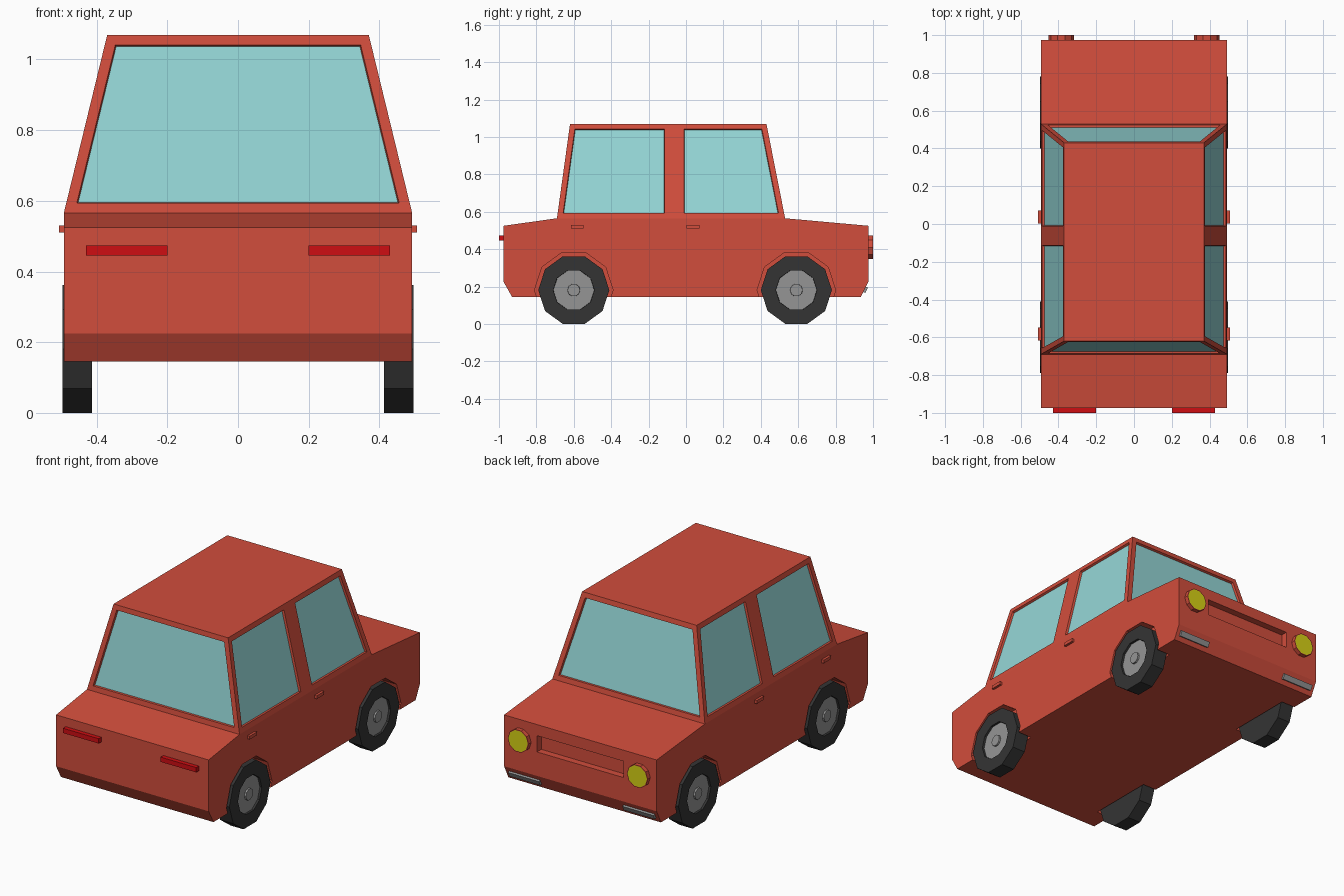
import bpy, bmesh, math
from mathutils import Vector

if "Cube" in bpy.data.objects:
    bpy.data.objects.remove(bpy.data.objects["Cube"])


def material(name, r, g, b):
    m = bpy.data.materials.new(name)
    m.use_nodes = True
    m.diffuse_color = (r, g, b, 1)
    m.node_tree.nodes["Principled BSDF"].inputs["Base Color"].default_value = (r, g, b, 1)
    return m


RED = material("body red", 0.64, 0.075, 0.045)
GLASS = material("window glass", 0.30, 0.68, 0.68)
TYRE = material("tyre black", 0.034, 0.034, 0.034)
GREY = material("hub grey", 0.30, 0.30, 0.30)
LAMP_RED = material("tail lamp red", 0.62, 0.004, 0.006)
YELLOW = material("headlamp yellow", 0.68, 0.64, 0.007)


def finish(name, bm, *mats):
    mesh = bpy.data.meshes.new(name)
    bm.to_mesh(mesh)
    bm.free()
    for m in mats:
        mesh.materials.append(m)
    ob = bpy.data.objects.new(name, mesh)
    bpy.context.collection.objects.link(ob)
    return ob


def prism(profile, a, b, axis="x"):
    """Extrude a closed 2D profile from a to b, along x (y,z points) or y (x,z points)."""
    def place(p, t):
        return (t, p[0], p[1]) if axis == "x" else (p[0], t, p[1])
    bm = bmesh.new()
    lo = [bm.verts.new(place(p, a)) for p in profile]
    hi = [bm.verts.new(place(p, b)) for p in profile]
    bm.faces.new(lo)
    bm.faces.new(hi)
    n = len(profile)
    for i in range(n):
        j = (i + 1) % n
        bm.faces.new((lo[i], lo[j], hi[j], hi[i]))
    bmesh.ops.recalc_face_normals(bm, faces=bm.faces)
    return bm


def rect(u0, u1, v0, v1):
    return [(u0, v0), (u1, v0), (u1, v1), (u0, v1)]


def ring(u, v, r, n=10):
    return [(u + r * math.cos(2 * math.pi * i / n), v + r * math.sin(2 * math.pi * i / n))
            for i in range(n)]


def facing(bm, direction):
    d = Vector(direction)
    bm.normal_update()
    return max(bm.faces, key=lambda f: f.normal.dot(d) + 0.001 * len(f.verts))


def inset(bm, faces, thickness, depth=0.0):
    bmesh.ops.inset_individual(bm, faces=faces, thickness=thickness, depth=depth,
                               use_even_offset=True)


HALF = 0.493
AXLES = {"rear": -0.60, "front": 0.59}
AXLE_Z = 0.181
SIDES = {"left": 1, "right": -1}

# Lower body, with wheel wells and grille recess cut out
body = finish("body", prism([(-0.975, 0.225), (-0.975, 0.525), (-0.69, 0.565), (0.53, 0.565),
                             (0.975, 0.525), (0.975, 0.225), (0.935, 0.145), (-0.93, 0.145)],
                            -HALF, HALF), RED)
cutters = [prism(rect(-0.28, 0.28, 0.365, 0.46), 0.935, 1.1, "y")]
for s in SIDES.values():
    for y in AXLES.values():
        cutters.append(prism(ring(y, AXLE_Z, 0.21), s * 0.405, s * 0.6))
for bm in cutters:
    cutter = finish("cutter", bm, RED)
    cutter.hide_render = True
    mod = body.modifiers.new("cut", "BOOLEAN")
    mod.operation = "DIFFERENCE"
    mod.solver = "EXACT"
    mod.object = cutter
    bpy.context.view_layer.objects.active = body
    bpy.ops.object.modifier_apply(modifier=mod.name)
    bpy.data.objects.remove(cutter)

# Cabin: tapered box, side walls split by the middle pillar, recessed windows
bm = bmesh.new()
Z0, Z1, TOP = 0.565, 1.07, 0.37
stations = [(-0.69, -0.62), (-0.085, -0.085), (-0.04, -0.04), (0.53, 0.43)]
low, high = {}, {}
for s in (1, -1):
    low[s] = [bm.verts.new((s * HALF, y, Z0)) for y, _ in stations]
    high[s] = [bm.verts.new((s * TOP, y, Z1)) for _, y in stations]
windows = []
for s in (1, -1):
    for i in range(3):
        f = bm.faces.new((low[s][i], low[s][i + 1], high[s][i + 1], high[s][i]))
        if i != 1:
            windows.append(f)
for i in (0, 3):
    windows.append(bm.faces.new((low[1][i], low[-1][i], high[-1][i], high[1][i])))
bm.faces.new(high[1] + high[-1][::-1])
floor = bm.faces.new(low[1] + low[-1][::-1])
bmesh.ops.recalc_face_normals(bm, faces=bm.faces)
bm.faces.remove(floor)
inset(bm, windows, 0.029)
inset(bm, windows, 0.003, -0.012)
for f in windows:
    f.material_index = 1
finish("cabin", bm, RED, GLASS)

for side, s in SIDES.items():
    # Wheels: tyre with a recessed hub and raised centre cap
    for end, y in AXLES.items():
        bm = prism(ring(y, AXLE_Z, 0.19), s * 0.413, s * 0.497)
        hub = facing(bm, (s, 0, 0))
        inset(bm, [hub], 0.076)
        inset(bm, [hub], 0.001, -0.012)
        hub.material_index = 1
        inset(bm, [hub], 0.071)
        inset(bm, [hub], 0.001, 0.01)
        # new ring faces inside the hub share its colour
        for f in bm.faces:
            c = f.calc_center_median()
            if abs(c.x) > 0.47 and math.hypot(c.y - y, c.z - AXLE_Z) < 0.1:
                f.material_index = 1
        finish(f"{end}_{side}_wheel", bm, TYRE, GREY)

    # Door handles
    for end, y in (("rear", -0.582), ("front", 0.037)):
        finish(f"{end}_{side}_handle",
               prism(rect(y - 0.034, y + 0.034, 0.511, 0.53), s * 0.48, s * 0.507), RED)

    # Tail lamps
    finish(f"{side}_tail_lamp",
           prism(rect(s * 0.2, s * 0.43, 0.445, 0.473), -1.0, -0.96, "y"), LAMP_RED)

    # Headlamps: red housing with a yellow lens
    bm = prism(ring(s * 0.385, 0.41, 0.067), 0.96, 1.0, "y")
    lens = facing(bm, (0, 1, 0))
    inset(bm, [lens], 0.004)
    lens.material_index = 1
    finish(f"{side}_headlamp", bm, RED, YELLOW)

    # Slim lamps on the sloped lower edge
    finish(f"{side}_bumper_lamp",
           prism([(0.946, 0.171), (0.960, 0.199), (0.973, 0.194), (0.959, 0.166)],
                 s * 0.27, s * 0.47), GREY)
